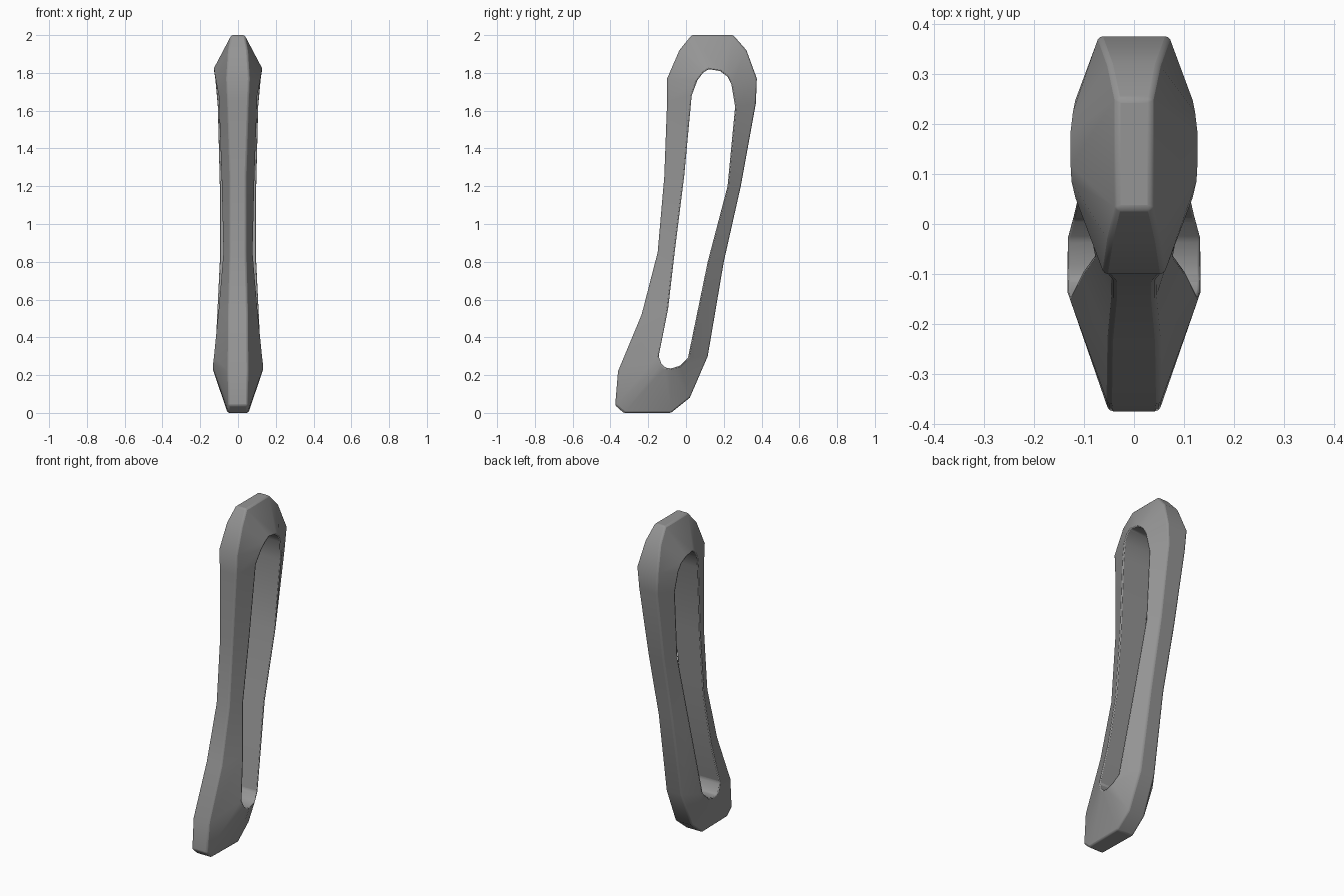
import bpy
import bmesh
import math

default_cube = bpy.data.objects.get("Cube")
if default_cube:
    bpy.data.objects.remove(default_cube, do_unlink=True)


def make_material(name, colour):
    material = bpy.data.materials.new(name)
    material.use_nodes = True
    material.diffuse_color = colour
    shader = material.node_tree.nodes["Principled BSDF"]
    shader.inputs["Base Color"].default_value = colour
    shader.inputs["Roughness"].default_value = 0.6
    return material


# Sections around the loop, in hundredths:
# rim y, rim z, rim half width, hole y, hole z, hole half width
top_arch = [
    (-3.5, 192, 5, 9, 180, 12.8),
    (3, 200, 3.5, 12, 182, 13),
    (25, 200, 3.5, 18, 181, 13),
    (32, 192, 5, 22, 178, 12.5),
    (37.5, 177, 7, 24, 174, 12),
]
back_arm = [
    (37, 164, 6, 26, 162, 11),
    (29, 120, 5, 22, 120, 10),
    (20, 80, 4.5, 11.5, 80, 10),
    (11.5, 30, 5, 1, 29, 12.5),
]
foot = [
    (2, 8, 5.5, -3, 25, 13.5),
    (-8, 0, 5.5, -8, 23.5, 13.5),
    (-33, 0, 5, -11, 24, 13.5),
    (-37.5, 4, 5, -13, 26, 13.5),
    (-36, 22, 5.2, -14.5, 30, 13),
]
front_arm = [
    (-23.5, 52, 5, -9.5, 55, 10.5),
    (-15, 85, 4.2, -6, 85, 8),
    (-11.5, 125, 4.2, -1, 125, 9),
    (-10, 165, 5.5, 3, 168, 10.5),
    (-10, 177, 6, 6, 176, 12),
]


def build_loop(name, sections, material):
    """Bridge four-cornered sections into a closed ring."""
    bm = bmesh.new()
    rings = []
    for section in sections:
        rim_y, rim_z, rim_w, hole_y, hole_z, hole_w = (v / 100 for v in section)
        corners = [
            (-rim_w, rim_y, rim_z),
            (rim_w, rim_y, rim_z),
            (hole_w, hole_y, hole_z),
            (-hole_w, hole_y, hole_z),
        ]
        rings.append([bm.verts.new(corner) for corner in corners])
    for i, ring in enumerate(rings):
        following = rings[(i + 1) % len(rings)]
        for a in range(4):
            b = (a + 1) % 4
            bm.faces.new((ring[a], ring[b], following[b], following[a]))
    bmesh.ops.recalc_face_normals(bm, faces=bm.faces)
    mesh = bpy.data.meshes.new(name)
    bm.to_mesh(mesh)
    bm.free()
    mesh.materials.append(material)
    obj = bpy.data.objects.new(name, mesh)
    bpy.context.collection.objects.link(obj)
    return obj


grey = make_material("plain grey", (0.3, 0.3, 0.3, 1))
handle = build_loop("handle_loop", top_arch + back_arm + foot + front_arm, grey)

# Softened edges
bevel = handle.modifiers.new("soft edges", "BEVEL")
bevel.width = 0.008
bevel.segments = 2
bevel.limit_method = "ANGLE"
bevel.angle_limit = math.radians(28)

bpy.ops.object.select_all(action="DESELECT")
handle.select_set(True)
bpy.context.view_layer.objects.active = handle
bpy.ops.object.shade_smooth_by_angle(angle=math.radians(30))
